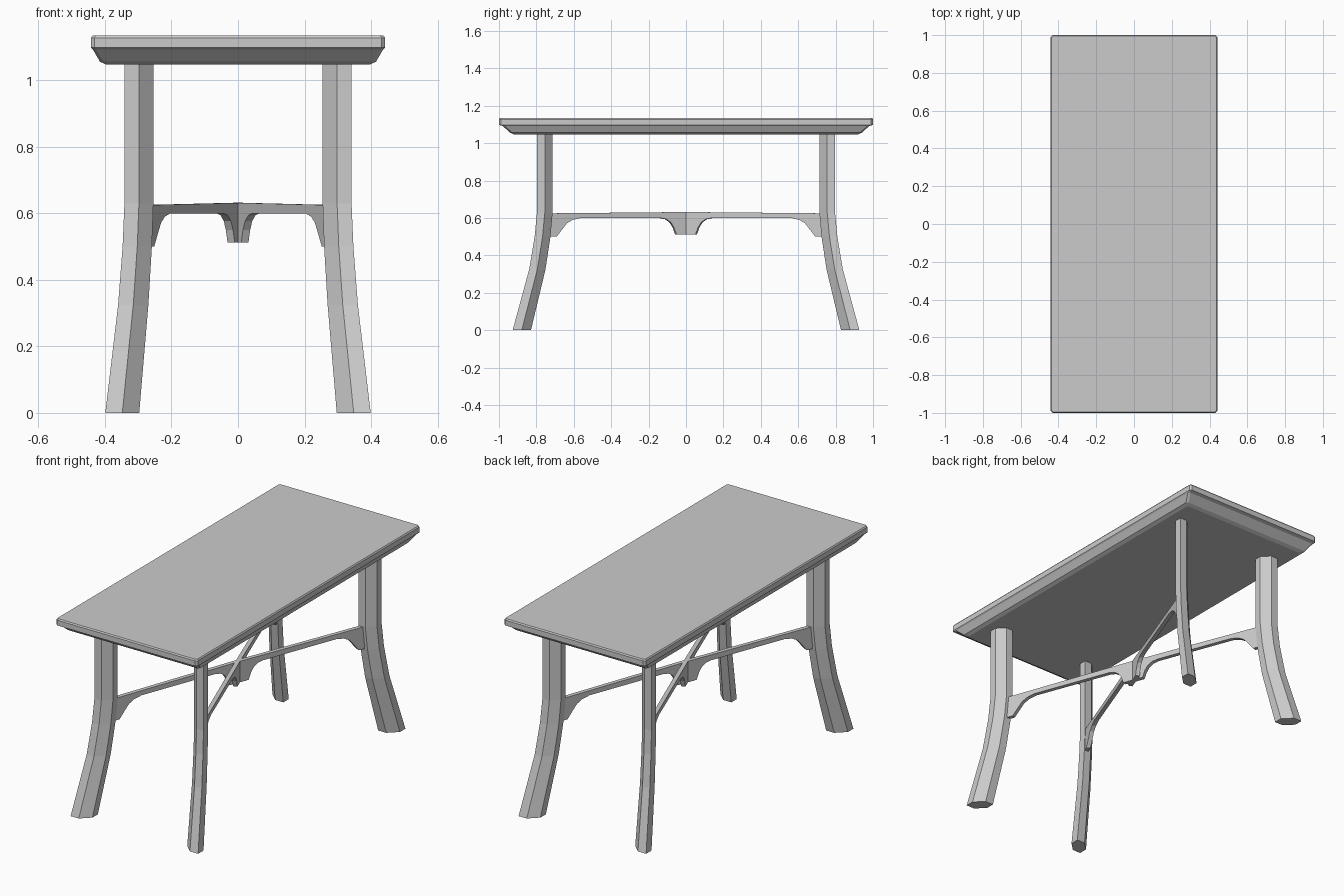
import bpy, bmesh
from mathutils import Vector

if "Cube" in bpy.data.objects:
    bpy.data.objects.remove(bpy.data.objects["Cube"])


def make_object(name, bm, mirror=None):
    bmesh.ops.recalc_face_normals(bm, faces=bm.faces)
    mesh = bpy.data.meshes.new(name)
    bm.to_mesh(mesh)
    bm.free()
    obj = bpy.data.objects.new(name, mesh)
    bpy.context.collection.objects.link(obj)
    if mirror:
        mod = obj.modifiers.new("Mirror", 'MIRROR')
        mod.use_axis = mirror
        mod.use_mirror_merge = False
    return obj


def loft(rings):
    """Bridge equal-sized rings of points and cap both ends."""
    bm = bmesh.new()
    loops = [[bm.verts.new(p) for p in ring] for ring in rings]
    n = len(loops[0])
    for a, b in zip(loops, loops[1:]):
        for i in range(n):
            j = (i + 1) % n
            bm.faces.new((a[i], a[j], b[j], b[i]))
    bm.faces.new(loops[0])
    bm.faces.new(loops[-1])
    return bm


def slab_ring(hx, hy, z, c=0.01):
    """Rectangle with clipped corners."""
    return [(hx, hy - c, z), (hx - c, hy, z), (c - hx, hy, z), (-hx, hy - c, z),
            (-hx, c - hy, z), (c - hx, -hy, z), (hx - c, -hy, z), (hx, c - hy, z)]


# Table top: flat slab with an undercut moulding
make_object("table_top", loft([slab_ring(*r) for r in (
    (0.395, 0.92, 1.047), (0.415, 0.94, 1.056), (0.436, 0.98, 1.092),
    (0.442, 1.0, 1.098), (0.442, 1.0, 1.128), (0.437, 0.995, 1.135))]))

# Legs: six-sided section stretched along the diagonal, splayed at the foot
section = [(1, 1), (0, 1), (-1, 0), (-1, -1), (0, -1), (1, 0)]
path = [(0.298, 0.755, 1.05, 0.0435), (0.298, 0.755, 0.63, 0.0435),
        (0.303, 0.767, 0.50, 0.044), (0.315, 0.795, 0.325, 0.0455),
        (0.348, 0.878, 0.0, 0.051)]
make_object("leg", loft([[(x + a * s, y + b * s * 0.96, z) for a, b in section]
                         for x, y, z, s in path]), (True, True, False))

# Cross stretchers: side outline as (y, z), extruded across a diagonal line
half = [(0.055, 0.513), (0.068, 0.55), (0.085, 0.577), (0.11, 0.594), (0.14, 0.60),
        (0.567, 0.60), (0.61, 0.59), (0.64, 0.572), (0.665, 0.54), (0.695, 0.50),
        (0.735, 0.50), (0.735, 0.625)]
outline = half + [(0.0, 0.632)] + [(-y, z) for y, z in reversed(half)]
slope = 0.378
side = Vector((1, -slope, 0)).normalized() * 0.0115
sides = [[Vector((y * slope, y, z)) + side * k for y, z in outline] for k in (-1, 1)]
make_object("cross_stretcher", loft(sides), (True, False, False))
